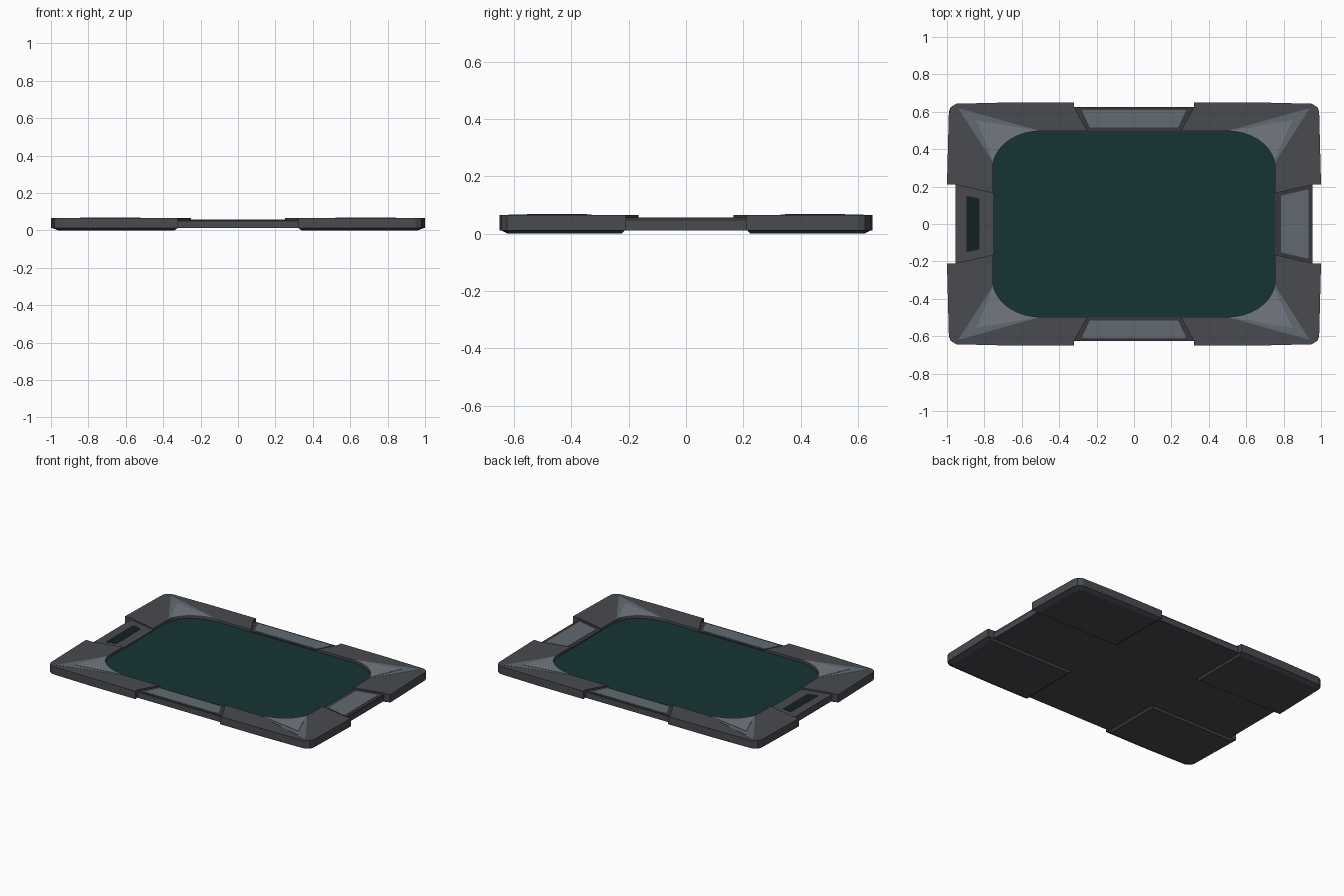
import bpy, bmesh, math

if "Cube" in bpy.data.objects:
    bpy.data.objects.remove(bpy.data.objects["Cube"])


def material(name, rgb):
    m = bpy.data.materials.new(name)
    m.diffuse_color = (*rgb, 1)
    m.use_nodes = True
    m.node_tree.nodes["Principled BSDF"].inputs["Base Color"].default_value = m.diffuse_color
    return m


SHELL = material("shell", (0.065, 0.07, 0.08))
FRAME = material("frame", (0.04, 0.04, 0.046))
PANEL = material("panel", (0.12, 0.145, 0.165))
FACET = material("facet", (0.17, 0.185, 0.22))
GLASS = material("glass", (0.008, 0.034, 0.034))
SLOT = material("slot", (0.006, 0.015, 0.015))


def loft(name, loops, mat, mirror=(False, False)):
    """Closed solid through matching loops of (x, y, z) points."""
    bm = bmesh.new()
    rings = [[bm.verts.new(p) for p in loop] for loop in loops]
    n = len(rings[0])
    for a, b in zip(rings, rings[1:]):
        for i in range(n):
            j = (i + 1) % n
            bm.faces.new((a[i], a[j], b[j], b[i]))
    bm.faces.new(rings[0][::-1])
    bm.faces.new(rings[-1])
    bmesh.ops.recalc_face_normals(bm, faces=bm.faces)
    me = bpy.data.meshes.new(name)
    bm.to_mesh(me)
    bm.free()
    me.materials.append(mat)
    ob = bpy.data.objects.new(name, me)
    bpy.context.collection.objects.link(ob)
    if any(mirror):
        mod = ob.modifiers.new("mirror", "MIRROR")
        mod.use_axis = (mirror[0], mirror[1], False)
        mod.use_mirror_merge = False
    return ob


def prism(name, pts, z0, z1, mat, mirror=(False, False)):
    return loft(name, [[(x, y, z) for x, y in pts] for z in (z0, z1)], mat, mirror)


def rect(x, y):
    return [(-x, -y), (x, -y), (x, y), (-x, y)]


# Rounded screen corner, from the right side round to the back
ARC = [(0.5 + 0.255 * math.cos(math.radians(a)), 0.3 + 0.197 * math.sin(math.radians(a)))
       for a in range(0, 91, 10)]
BOTH = (True, True)

# Base slab and recessed screen
prism("body", rect(0.955, 0.625), 0.012, 0.045, SHELL)
screen = ARC + [(-x, y) for x, y in ARC[::-1]]
screen += [(-x, -y) for x, y in screen]
prism("screen", screen, 0.04, 0.05, GLASS)

# Corner bumpers: L-shaped top wrapped around the screen corner
outer = [(1.0, 0.21), (0.99, 0.60), (0.98, 0.625), (0.95, 0.643), (0.66, 0.65), (0.32, 0.65)]
bumper = outer + [(0.32, 0.625), (0.25, 0.497)] + ARC[::-1] + [(0.755, 0.165), (0.955, 0.21)]
prism("corner_bumper", bumper, 0.012, 0.066, SHELL, BOTH)

# Chamfered pads beneath the bumpers
pad = outer + [(0.32, 0.21)]
pad_low = [(0.96, 0.225), (0.955, 0.59), (0.945, 0.605), (0.92, 0.615),
           (0.66, 0.62), (0.34, 0.62), (0.34, 0.225)]
loft("corner_pad", [[(x, y, 0.0) for x, y in pad_low],
                    [(x, y, 0.014) for x, y in pad]], SHELL, BOTH)

# Light facets pointing from the screen into each corner
prism("corner_facet", [(0.94, 0.62)] + [(0.5, 0.497)] + ARC[-2:0:-1] + [(0.755, 0.33)],
      0.06, 0.067, PANEL, BOTH)
prism("corner_facet_inset", [(0.845, 0.555), (0.52, 0.5)] + ARC[-2:1:-1] + [(0.755, 0.345)],
      0.06, 0.069, FACET, BOTH)

# Front and back edge frames with light inlays
prism("long_edge_frame", [(-0.32, 0.625), (-0.25, 0.497), (0.25, 0.497), (0.32, 0.625)],
      0.04, 0.056, FRAME, (False, True))
prism("long_edge_inlay", [(-0.28, 0.61), (-0.235, 0.515), (0.235, 0.515), (0.28, 0.61)],
      0.05, 0.0575, PANEL, (False, True))

# Right edge frame with inlay, left edge plate with dark slot
side = [(0.955, -0.21), (0.955, 0.21), (0.755, 0.165), (0.755, -0.165)]
prism("right_edge_frame", side, 0.04, 0.056, FRAME)
prism("right_edge_inlay", [(0.932, -0.185), (0.932, 0.185), (0.785, 0.152), (0.785, -0.152)],
      0.05, 0.0575, PANEL)
prism("left_edge_plate", [(-x, y) for x, y in side], 0.04, 0.056, SHELL)
prism("left_slot", [(-0.895, -0.15), (-0.895, 0.15), (-0.825, 0.135), (-0.825, -0.135)],
      0.05, 0.057, SLOT)
